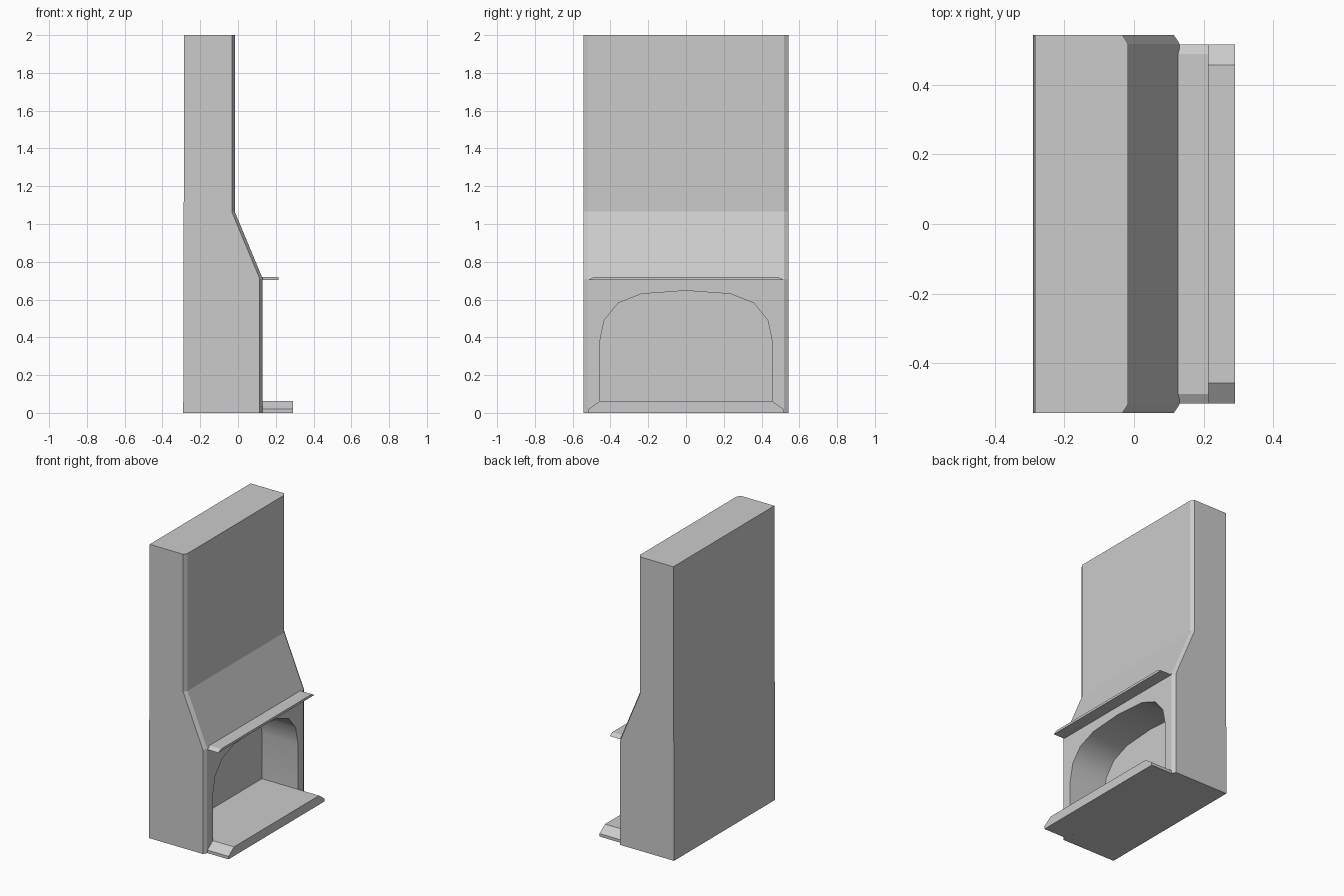
import bpy, bmesh

if "Cube" in bpy.data.objects:
    bpy.data.objects.remove(bpy.data.objects["Cube"])


def loft(name, rings, smooth_sides=False):
    """Skin a list of equal-length point rings and cap both ends."""
    bm = bmesh.new()
    loops = [[bm.verts.new(p) for p in ring] for ring in rings]
    n = len(rings[0])
    for a, b in zip(loops, loops[1:]):
        for i in range(n):
            j = (i + 1) % n
            bm.faces.new((a[i], a[j], b[j], b[i])).smooth = smooth_sides
    bm.faces.new(loops[0][::-1])
    bm.faces.new(loops[-1])
    bmesh.ops.recalc_face_normals(bm, faces=bm.faces)
    mesh = bpy.data.meshes.new(name)
    bm.to_mesh(mesh)
    bm.free()
    obj = bpy.data.objects.new(name, mesh)
    bpy.context.collection.objects.link(obj)
    return obj


def extrude_x(name, half, x0, x1, smooth=False):
    """Mirror a half profile of (y, z) points in y and extrude it along x."""
    profile = half + [(-y, z) for y, z in reversed(half) if y > 0]
    return loft(name, [[(x, y, z) for y, z in profile] for x in (x0, x1)], smooth)


# Chimney breast: chamfered plan lofted through its levels (z, front x)
rings = []
for z, front in [(0, 0.131), (0.71, 0.131), (1.065, -0.017), (2, -0.017)]:
    back = -0.29 + 0.0025 * z
    half = [(back, 0.543), (front - 0.016, 0.543), (front, 0.518)]
    rings.append([(x, y, z) for x, y in half] + [(x, -y, z) for x, y in reversed(half)])
chimney = loft("chimney_breast", rings)

# Arched firebox opening
arch = [(0.458, -0.1), (0.458, 0.37), (0.433, 0.49), (0.36, 0.58), (0.235, 0.63), (0, 0.647)]
cutter = extrude_x("firebox_cutter", arch, -0.14, 0.4, smooth=True)
cutter.hide_render = True
cutter.hide_set(True)
cut = chimney.modifiers.new("firebox", 'BOOLEAN')
cut.operation = 'DIFFERENCE'
cut.solver = 'EXACT'
cut.object = cutter

# Hearth slab running into the firebox, with sloping ends
extrude_x("hearth", [(0.516, 0), (0.516, 0.02), (0.457, 0.062)], -0.14, 0.29)

# Mantel shelf with sloping ends
extrude_x("mantel_shelf", [(0.516, 0.704), (0.488, 0.72)], 0.115, 0.214)
